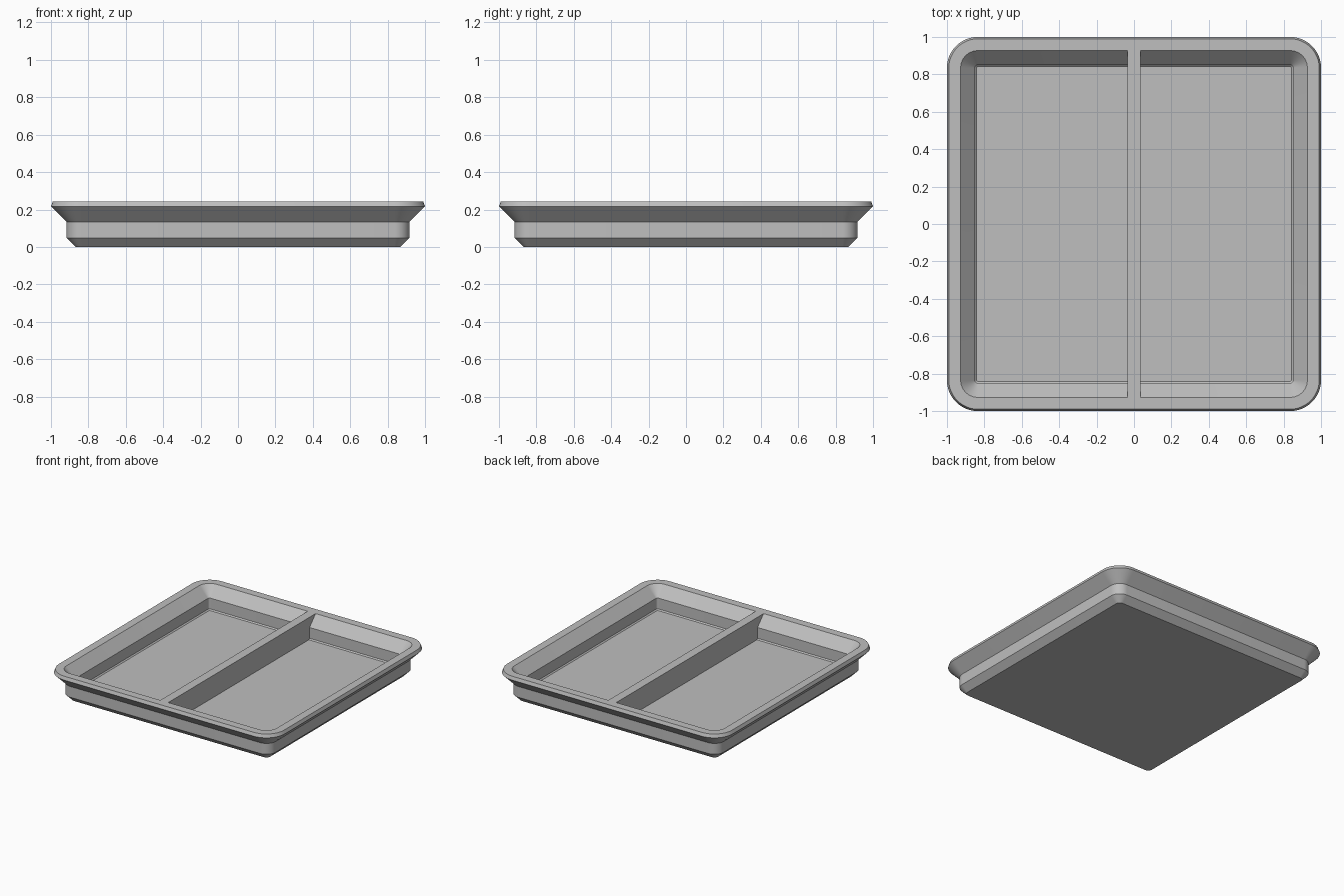
import bpy, bmesh, math

if "Cube" in bpy.data.objects:
    bpy.data.objects.remove(bpy.data.objects["Cube"], do_unlink=True)

# Single plain grey
grey = bpy.data.materials.new("light_grey")
grey.use_nodes = True
colour = (0.52, 0.52, 0.52, 1)
grey.diffuse_color = colour
grey.node_tree.nodes["Principled BSDF"].inputs["Base Color"].default_value = colour

CORNER = 0.835      # centre of every corner arc
SEGMENTS = 12       # steps per corner
RIM_Z = 0.243
DIVIDER_HALF = 0.035

# Inner wall, floor up to rim: (half width, height)
inner = [(0.841, 0.067), (0.85, 0.076), (0.85, 0.162), (0.927, RIM_Z)]
# Outer wall, rim down to base
outer = [(0.99, RIM_Z), (1.0, 0.217), (0.917, 0.134), (0.917, 0.048), (0.869, 0)]


def make_object(name, bm):
    bmesh.ops.recalc_face_normals(bm, faces=bm.faces)
    mesh = bpy.data.meshes.new(name)
    bm.to_mesh(mesh)
    bm.free()
    mesh.materials.append(grey)
    obj = bpy.data.objects.new(name, mesh)
    bpy.context.collection.objects.link(obj)
    return obj


def rounded_loop(bm, half, z):
    """Ring of vertices around a rounded square."""
    radius = half - CORNER
    verts = []
    for quarter in range(4):
        mid = math.pi / 4 + quarter * math.pi / 2
        cx = math.copysign(CORNER, math.cos(mid))
        cy = math.copysign(CORNER, math.sin(mid))
        for i in range(SEGMENTS + 1):
            a = (quarter + i / SEGMENTS) * math.pi / 2
            verts.append(bm.verts.new((cx + radius * math.cos(a),
                                       cy + radius * math.sin(a), z)))
    return verts


# Tray: floor, inner wall, rim, outer wall and base as one closed skin
bm = bmesh.new()
loops = [rounded_loop(bm, half, z) for half, z in inner + outer]
for low, high in zip(loops, loops[1:]):
    count = len(low)
    for i in range(count):
        j = (i + 1) % count
        bm.faces.new((low[i], low[j], high[j], high[i]))
bm.faces.new(loops[0])
bm.faces.new(loops[-1])
tray = make_object("tray", bm)
bpy.ops.object.select_all(action="DESELECT")
tray.select_set(True)
bpy.context.view_layer.objects.active = tray
bpy.ops.object.shade_smooth_by_angle(angle=math.radians(30))

# Divider: the inner wall section, extruded across the middle
bm = bmesh.new()
section = inner + [(-y, z) for y, z in reversed(inner)]
face = bm.faces.new([bm.verts.new((-DIVIDER_HALF, y, z)) for y, z in section])
side = bmesh.ops.extrude_face_region(bm, geom=[face])["geom"]
bmesh.ops.translate(bm, vec=(2 * DIVIDER_HALF, 0, 0),
                    verts=[v for v in side if isinstance(v, bmesh.types.BMVert)])
if not face.is_valid or len(bm.faces) < len(section) + 2:
    bm.faces.new([v for v in bm.verts if v.co.x < 0])
make_object("divider", bm)
